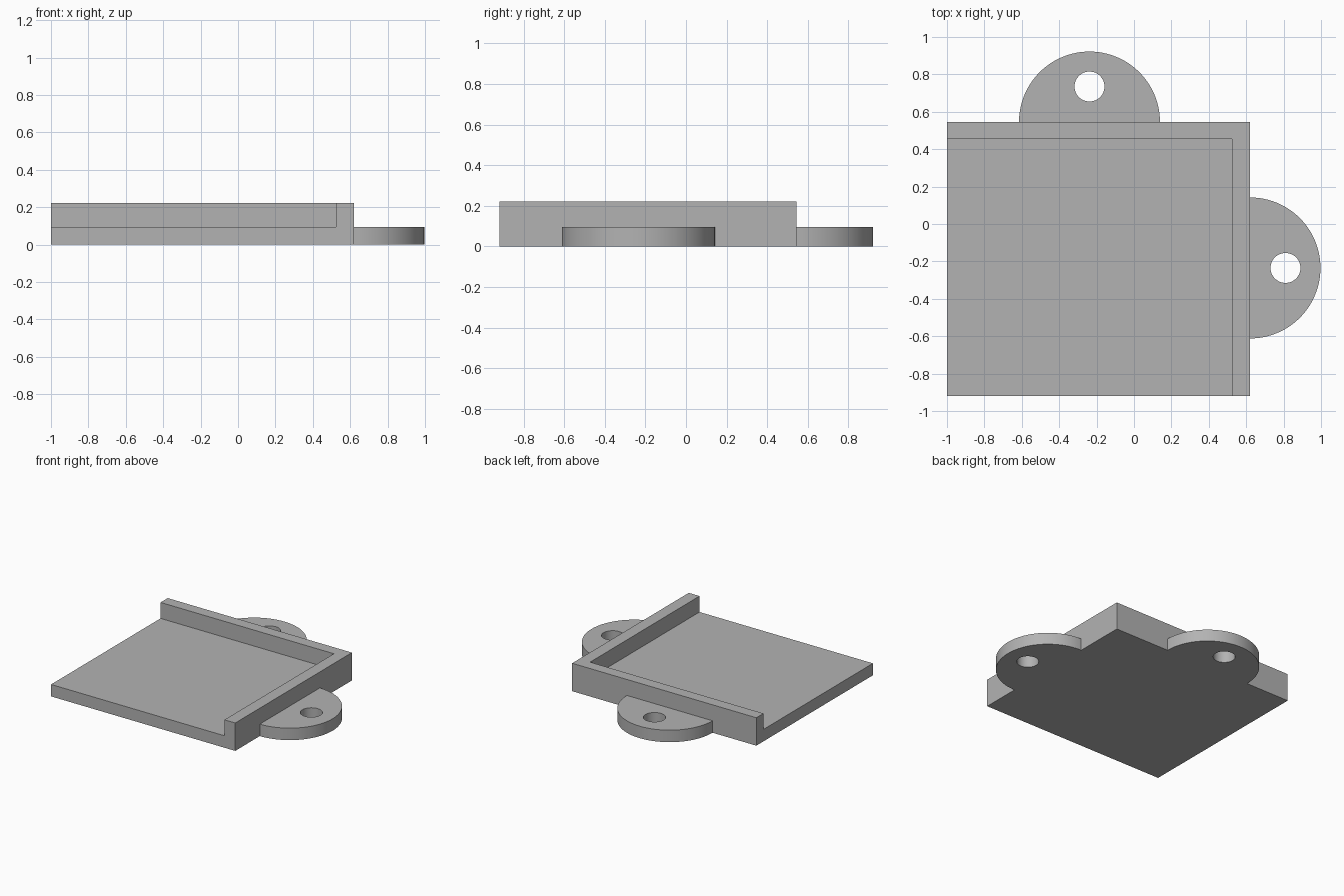
import bpy
import bmesh
from math import pi, cos, sin, radians
from mathutils import Matrix, Vector

if "Cube" in bpy.data.objects:
    bpy.data.objects.remove(bpy.data.objects["Cube"], do_unlink=True)

X0, X1, Y0, Y1 = -1.0, 0.62, -0.92, 0.545   # tray footprint
WALL_X, WALL_Y = 0.525, 0.455               # inner faces of the walls
FLOOR, TOP = 0.095, 0.222
EAR_R, HOLE_R, HOLE_OFFSET = 0.377, 0.08, 0.19

grey = bpy.data.materials.new("plain grey")
grey.use_nodes = True
grey.diffuse_color = (0.45, 0.45, 0.45, 1)
grey.node_tree.nodes["Principled BSDF"].inputs["Base Color"].default_value = grey.diffuse_color


def finish(name, bm):
    bmesh.ops.dissolve_limit(bm, angle_limit=radians(1), verts=bm.verts, edges=bm.edges)
    bmesh.ops.recalc_face_normals(bm, faces=bm.faces)
    mesh = bpy.data.meshes.new(name)
    bm.to_mesh(mesh)
    bm.free()
    mesh.materials.append(grey)
    obj = bpy.data.objects.new(name, mesh)
    bpy.context.collection.objects.link(obj)
    return obj


def raise_faces(bm, faces, height):
    moved = bmesh.ops.extrude_face_region(bm, geom=faces)["geom"]
    bmesh.ops.translate(bm, vec=(0, 0, height),
                        verts=[g for g in moved if isinstance(g, bmesh.types.BMVert)])


# Tray: floor slab with walls raised along the back and left edges
bm = bmesh.new()
bmesh.ops.create_cube(bm, size=1, matrix=Matrix.Translation(
    ((X0 + X1) / 2, (Y0 + Y1) / 2, FLOOR / 2)) @ Matrix.Diagonal((X1 - X0, Y1 - Y0, FLOOR, 1)))
for co, normal in (((WALL_X, 0, 0), (1, 0, 0)), ((0, WALL_Y, 0), (0, 1, 0))):
    bmesh.ops.bisect_plane(bm, geom=bm.verts[:] + bm.edges[:] + bm.faces[:],
                           plane_co=co, plane_no=normal)
bm.normal_update()
rim = [f for f in bm.faces if f.normal.z > 0.9
       and (f.calc_center_median().x > WALL_X or f.calc_center_median().y > WALL_Y)]
bmesh.ops.delete(bm, geom=[], context='FACES')
moved = bmesh.ops.extrude_face_region(bm, geom=rim)["geom"]
bmesh.ops.translate(bm, vec=(0, 0, TOP - FLOOR),
                    verts=[g for g in moved if isinstance(g, bmesh.types.BMVert)])
finish("tray", bm)


# Mounting ears: half discs, each with a screw hole
def mounting_ear(name, centre, turn):
    bm = bmesh.new()
    outer = [(EAR_R * cos(pi * i / 48), EAR_R * sin(pi * i / 48)) for i in range(49)]
    hole = [(HOLE_R * cos(pi * i / 24), HOLE_OFFSET + HOLE_R * sin(pi * i / 24))
            for i in range(48)]
    edges = []
    for loop in (outer, hole):
        verts = [bm.verts.new((x, y, 0)) for x, y in loop]
        edges += [bm.edges.new((v, verts[i - 1])) for i, v in enumerate(verts)]
    bmesh.ops.triangle_fill(bm, edges=edges, use_beauty=True, normal=(0, 0, 1))
    raise_faces(bm, bm.faces[:], FLOOR)
    # Keep the underside so the ear is a closed solid
    low = [e for e in bm.edges if e.is_boundary]
    if low:
        bmesh.ops.triangle_fill(bm, edges=low, use_beauty=True, normal=(0, 0, -1))
    bmesh.ops.recalc_face_normals(bm, faces=bm.faces)
    for f in bm.faces:
        f.smooth = True
    for e in bm.edges:
        e.smooth = e.calc_face_angle(0) < radians(30)
    bm.transform(Matrix.Translation(Vector(centre)) @ Matrix.Rotation(turn, 4, 'Z'))
    mesh = bpy.data.meshes.new(name)
    bm.to_mesh(mesh)
    bm.free()
    mesh.materials.append(grey)
    bpy.context.collection.objects.link(bpy.data.objects.new(name, mesh))


mounting_ear("back_ear", (-0.238, Y1, 0), 0)
mounting_ear("left_ear", (X1, -0.235, 0), -pi / 2)
